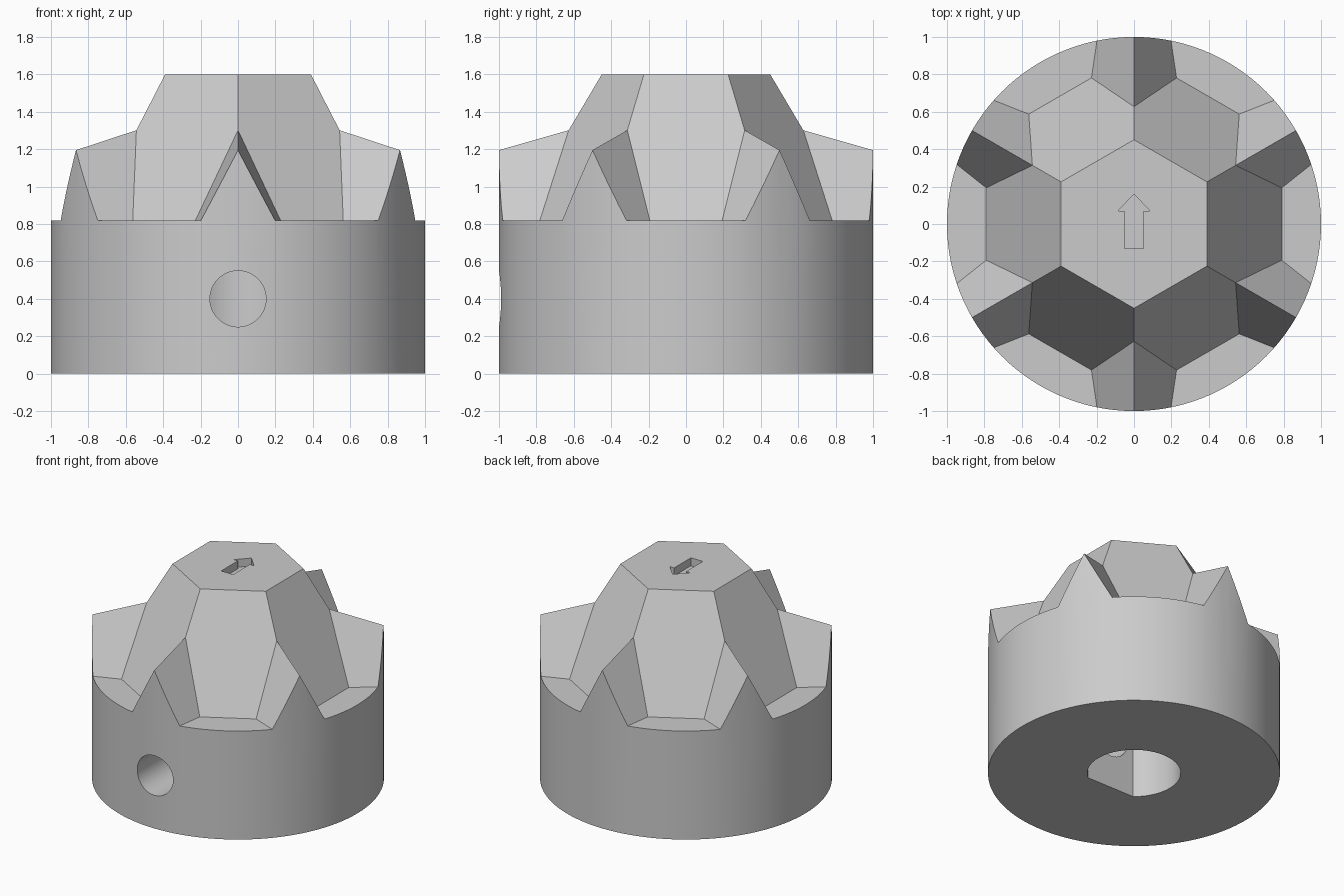
import bpy, bmesh, math
from mathutils import Vector, Matrix

if "Cube" in bpy.data.objects:
    bpy.data.objects.remove(bpy.data.objects["Cube"], do_unlink=True)

SHOULDER, TOP, TAPER = 0.82, 1.6, 0.513

grey = bpy.data.materials.new("plain grey")
grey.use_nodes = True
grey.diffuse_color = (0.6, 0.6, 0.6, 1)
grey.node_tree.nodes["Principled BSDF"].inputs["Base Color"].default_value = (0.6, 0.6, 0.6, 1)


def ring(radius, z, count, start=0.0):
    """Points of a regular polygon at height z."""
    return [Vector((radius * math.cos(start + math.tau * i / count),
                    radius * math.sin(start + math.tau * i / count), z)) for i in range(count)]


def prism(outline, low, high):
    """Points of an outline repeated at two heights."""
    return [Vector((x, y, z)) for z in (low, high) for x, y in outline]


def solid(name, points, matrix=Matrix()):
    """Convex solid around a set of points."""
    bm = bmesh.new()
    for p in points:
        bm.verts.new(matrix @ p)
    bmesh.ops.convex_hull(bm, input=bm.verts[:])
    bmesh.ops.dissolve_limit(bm, angle_limit=math.radians(0.5), verts=bm.verts[:], edges=bm.edges[:])
    bmesh.ops.recalc_face_normals(bm, faces=bm.faces[:])
    mesh = bpy.data.meshes.new(name)
    bm.to_mesh(mesh)
    bm.free()
    mesh.materials.append(grey)
    obj = bpy.data.objects.new(name, mesh)
    bpy.context.collection.objects.link(obj)
    return obj


def combine(target, tool, operation):
    """Apply a boolean and discard the tool."""
    mod = target.modifiers.new("combine", 'BOOLEAN')
    mod.operation, mod.object, mod.solver = operation, tool, 'EXACT'
    bpy.context.view_layer.objects.active = target
    bpy.ops.object.modifier_apply(modifier=mod.name)
    bpy.data.objects.remove(tool, do_unlink=True)


# Tapered hexagonal crown, rising out of the shoulder
def crown_radius(z):
    return (0.39 + TAPER * (TOP - z)) / math.cos(math.pi / 6)


crown = solid("crown", ring(crown_radius(0.6), 0.6, 6, math.pi / 6)
              + ring(crown_radius(TOP), TOP, 6, math.pi / 6))

# Oversized slab that sets the shoulder height
square = [(-1.5, -1.5), (1.5, -1.5), (1.5, 1.5), (-1.5, 1.5)]
combine(crown, solid("slab", prism(square, -0.2, SHOULDER)), 'UNION')

# Six roof-shaped teeth with ridges sloping outward
tooth_points = []
for r in (0.3, 1.2):
    ridge = 1.195 + 0.285 * (1 - r)
    half = 0.52 * (ridge - 0.7)
    tooth_points += [Vector((r, 0, ridge)), Vector((r, half, 0.7)), Vector((r, -half, 0.7))]
for i in range(6):
    turn = Matrix.Rotation(math.pi / 6 + i * math.pi / 3, 4, 'Z')
    combine(crown, solid("tooth", tooth_points, turn), 'UNION')

# Round body trims everything to the outer wall
body = solid("toothed_hub", ring(1, 0, 120) + ring(1, 1.9, 120))
combine(body, crown, 'INTERSECT')

# D-shaped shaft bore with its flat toward the front
bore = [(p.x, max(p.y, -0.25)) for p in ring(0.32, 0, 72) if p.y > -0.25]
corner = math.sqrt(0.32 ** 2 - 0.25 ** 2)
bore += [(-corner, -0.25), (corner, -0.25)]
combine(body, solid("bore", prism(bore, -0.1, 0.8)), 'DIFFERENCE')

# Set screw hole through the front wall
lay = Matrix.Translation((0, 0, 0.4)) @ Matrix.Rotation(math.pi / 2, 4, 'X')
combine(body, solid("screw_hole", ring(0.15, 0.1, 48) + ring(0.15, 1.2, 48), lay), 'DIFFERENCE')

# Recessed arrow on the crown
shaft = [(-0.05, -0.13), (0.05, -0.13), (0.05, 0.09), (-0.05, 0.09)]
head = [(-0.085, 0.07), (0.085, 0.07), (0, 0.16)]
for outline in (shaft, head):
    combine(body, solid("arrow", prism(outline, TOP - 0.06, TOP + 0.1)), 'DIFFERENCE')

# Smooth round walls, crisp edges elsewhere
bpy.ops.object.select_all(action='DESELECT')
body.select_set(True)
bpy.context.view_layer.objects.active = body
bpy.ops.object.shade_smooth_by_angle(angle=math.radians(20))
